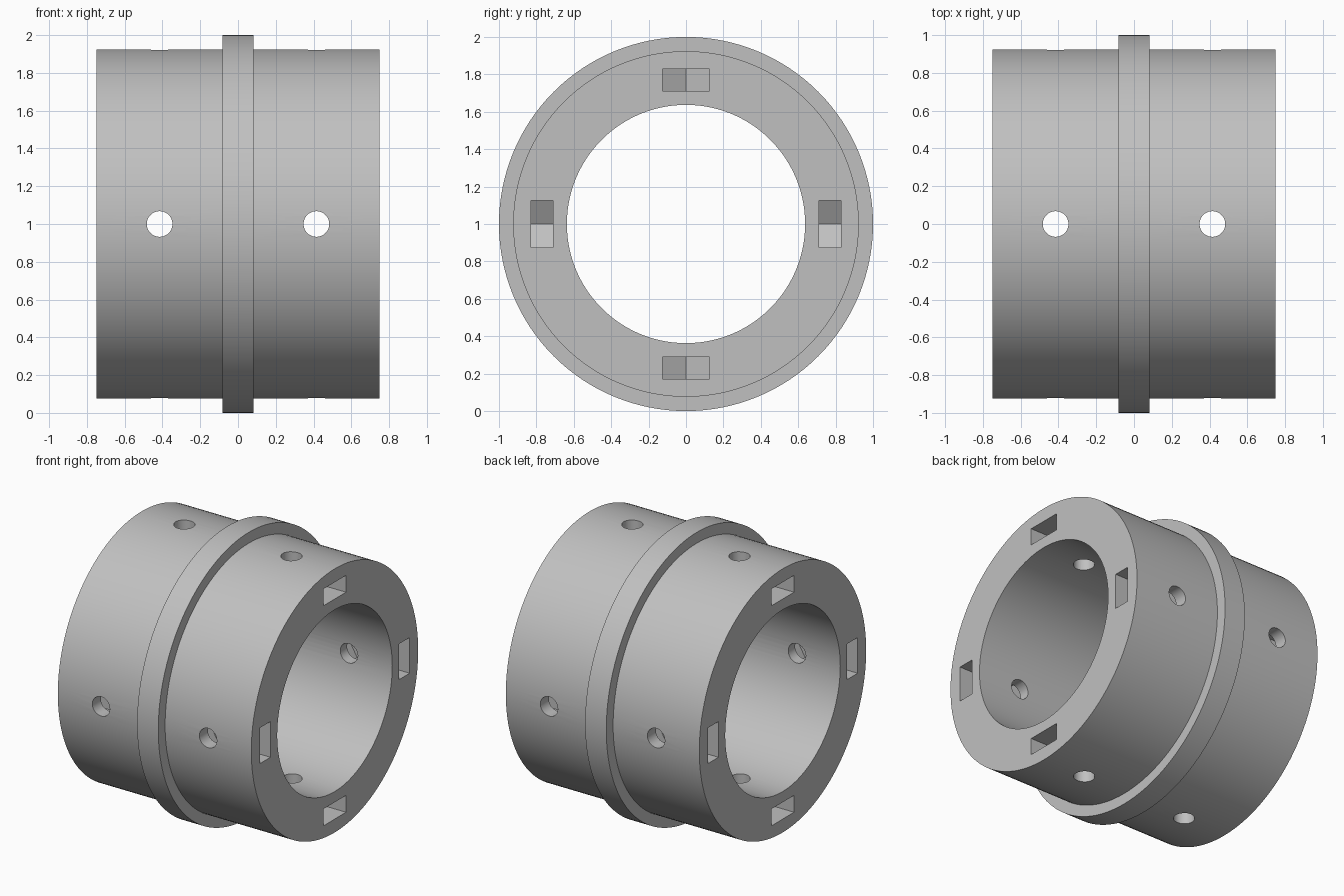
import bpy, bmesh
from math import pi, sin, cos, radians
from mathutils import Matrix, Vector

cube = bpy.data.objects.get("Cube")
if cube:
    bpy.data.objects.remove(cube)

AXIS_Z = 1.0
BORE, BODY, RIM = 0.637, 0.924, 1.0
HALF, RIM_HALF = 0.75, 0.082
HOLE_X, HOLE_R = 0.415, 0.068
NUT_HALF, NUT_IN, NUT_OUT = 0.125, 0.712, 0.83

grey = bpy.data.materials.new("plain grey")
grey.use_nodes = True
colour = (0.53, 0.53, 0.53, 1)
grey.diffuse_color = colour
grey.node_tree.nodes["Principled BSDF"].inputs["Base Color"].default_value = colour


def make_object(name, bm):
    bmesh.ops.recalc_face_normals(bm, faces=bm.faces)
    mesh = bpy.data.meshes.new(name)
    bm.to_mesh(mesh)
    bm.free()
    mesh.materials.append(grey)
    obj = bpy.data.objects.new(name, mesh)
    bpy.context.collection.objects.link(obj)
    return obj


def prism(bm, outline, low, high):
    """Extrude an (x, y) outline from z = low to z = high; return its vertices."""
    face = bm.faces.new([bm.verts.new((x, y, low)) for x, y in outline])
    start = list(face.verts)
    top = bmesh.ops.extrude_face_region(bm, geom=[face])["geom"]
    raised = [v for v in top if isinstance(v, bmesh.types.BMVert)]
    bmesh.ops.translate(bm, vec=(0, 0, high - low), verts=raised)
    return start + raised


# Flanged sleeve: closed section turned around the x axis
section = [(-HALF, BORE), (-HALF, BODY), (-RIM_HALF, BODY), (-RIM_HALF, RIM),
           (RIM_HALF, RIM), (RIM_HALF, BODY), (HALF, BODY), (HALF, BORE)]
bm = bmesh.new()
verts = [bm.verts.new((x, 0, r)) for x, r in section]
edges = [bm.edges.new((verts[i - 1], verts[i])) for i in range(len(verts))]
bmesh.ops.spin(bm, geom=verts + edges, cent=(0, 0, 0), axis=(1, 0, 0),
               angle=2 * pi, steps=128, use_merge=True)
bmesh.ops.remove_doubles(bm, verts=bm.verts, dist=1e-5)
bmesh.ops.translate(bm, vec=(0, 0, AXIS_Z), verts=bm.verts)
sleeve = make_object("flanged_sleeve", bm)

# Cutter outlines: round screw hole, and nut slot with a pointed inner end
hole = [(HOLE_X + HOLE_R * cos(2 * pi * i / 32), HOLE_R * sin(2 * pi * i / 32))
        for i in range(32)]
corner = NUT_HALF / cos(radians(30))
slot = [(HALF + 0.1, -NUT_HALF), (HALF + 0.1, NUT_HALF),
        (HOLE_X - corner / 2, NUT_HALF), (HOLE_X - corner, 0),
        (HOLE_X - corner / 2, -NUT_HALF)]


def cut(name, outline, low, high):
    """Cut the outline at four quarter turns on both ends of the sleeve."""
    bm = bmesh.new()
    for side in (0, pi):
        for quarter in range(4):
            spot = (Matrix.Translation((0, 0, AXIS_Z))
                    @ Matrix.Rotation(quarter * pi / 2, 4, 'X')
                    @ Matrix.Rotation(side, 4, 'Z'))
            bmesh.ops.transform(bm, matrix=spot, verts=prism(bm, outline, low, high))
    cutter = make_object(name, bm)
    mod = sleeve.modifiers.new(name, 'BOOLEAN')
    mod.operation = 'DIFFERENCE'
    mod.solver = 'EXACT'
    mod.object = cutter
    bpy.ops.object.modifier_apply(modifier=mod.name)
    bpy.data.objects.remove(cutter)


bpy.ops.object.select_all(action='DESELECT')
bpy.context.view_layer.objects.active = sleeve
sleeve.select_set(True)
cut("nut_slots", slot, NUT_IN, NUT_OUT)
cut("screw_holes", hole, BORE - 0.2, RIM + 0.1)
bpy.ops.object.shade_smooth_by_angle(angle=radians(30))
